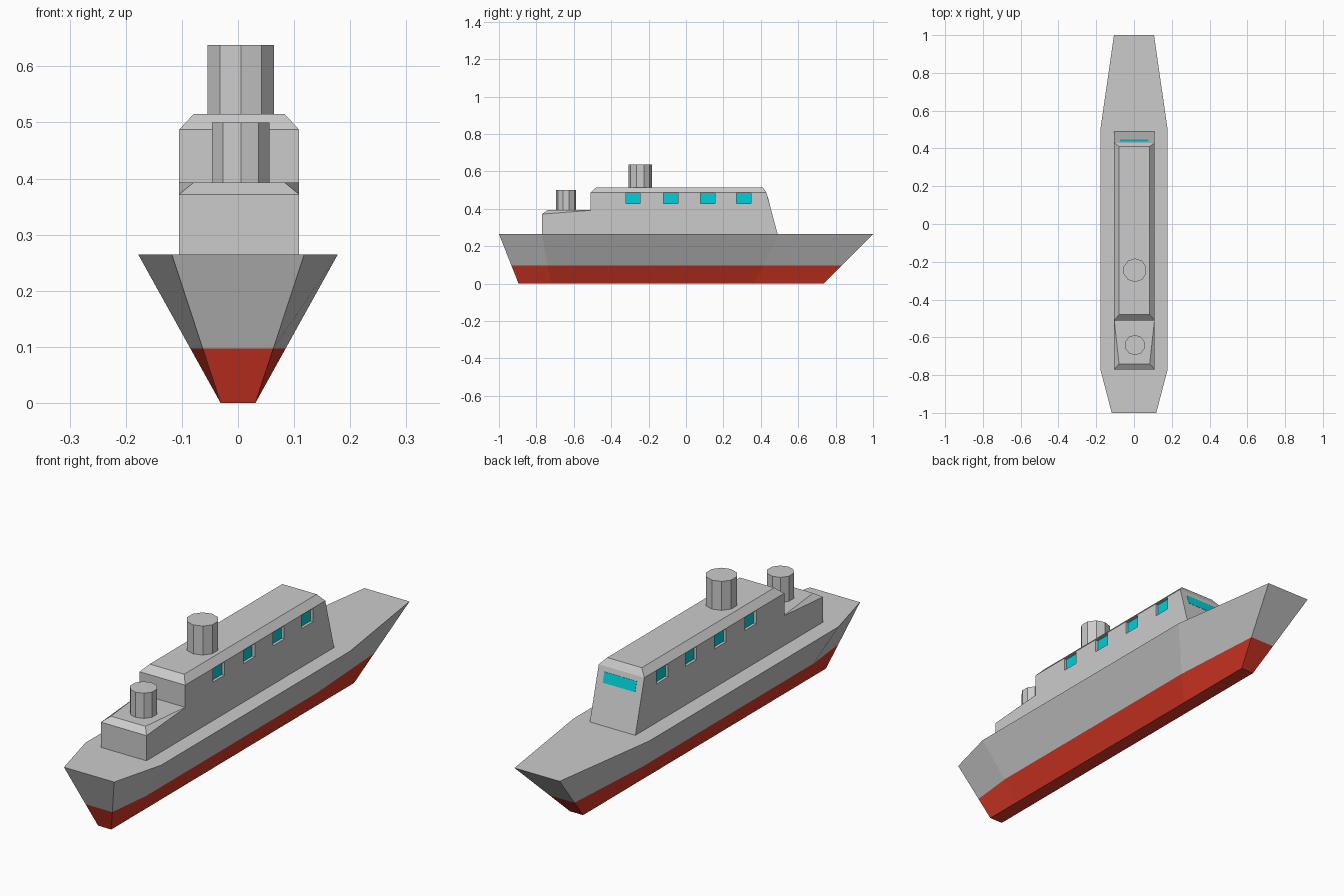
import bpy, bmesh

if "Cube" in bpy.data.objects:
    bpy.data.objects.remove(bpy.data.objects["Cube"])

CX = 0.002  # superstructure centre line


def make(name, bm, mat=None):
    bmesh.ops.recalc_face_normals(bm, faces=bm.faces)
    me = bpy.data.meshes.new(name)
    bm.to_mesh(me)
    bm.free()
    ob = bpy.data.objects.new(name, me)
    bpy.context.collection.objects.link(ob)
    if mat:
        me.materials.append(mat)
    return ob


def material(name, rgb):
    m = bpy.data.materials.new(name)
    m.diffuse_color = (*rgb, 1)
    m.use_nodes = True
    m.node_tree.nodes["Principled BSDF"].inputs["Base Color"].default_value = m.diffuse_color
    return m


def loft(name, rings, bottom=True, top=True, mat=None):
    bm = bmesh.new()
    vs = [[bm.verts.new(p) for p in r] for r in rings]
    n = len(rings[0])
    for a, b in zip(vs, vs[1:]):
        for i in range(n):
            j = (i + 1) % n
            bm.faces.new((a[i], a[j], b[j], b[i]))
    if bottom:
        bm.faces.new(vs[0][::-1])
    if top:
        bm.faces.new(vs[-1])
    return make(name, bm, mat)


def rect(hw, y0, y1, z):
    return [(CX - hw, y0, z), (CX + hw, y0, z), (CX + hw, y1, z), (CX - hw, y1, z)]


def boxes(name, spans, mat=None):
    bm = bmesh.new()
    for lo, hi in spans:
        vs = bmesh.ops.create_cube(bm, size=1)["verts"]
        for v in vs:
            v.co = [l + (c + 0.5) * (h - l) for c, l, h in zip(v.co, lo, hi)]
    return make(name, bm, mat)


red = material("hull_red", (0.70, 0.04, 0.02))
cyan = material("glass_cyan", (0.0, 0.62, 0.68))

# Hull: six-sided outline flaring from keel to deck, split at the waterline
KEEL = [(0.031, -0.895), (0.031, -0.72), (0.031, 0.36), (0.031, 0.735)]
DECK = [(0.118, -1.0), (0.178, -0.77), (0.178, 0.50), (0.106, 1.0)]


def hull_ring(t):
    side = [(a[0] + (b[0] - a[0]) * t, a[1] + (b[1] - a[1]) * t, 0.265 * t)
            for a, b in zip(KEEL, DECK)]
    return side + [(-x, y, z) for x, y, z in reversed(side)]


W = 0.097 / 0.265
loft("hull_lower", [hull_ring(0), hull_ring(W)], top=False, mat=red)
loft("hull_upper", [hull_ring(W), hull_ring(1)], bottom=False)

# Main cabin with raked front and chamfered roof
cabin = loft("main_cabin", [rect(0.107, -0.51, 0.49, 0.265),
                            rect(0.107, -0.51, 0.43, 0.487),
                            rect(0.081, -0.48, 0.41, 0.515)])

# Low aft cabin, its roof chamfer fading out towards the main cabin
shoulder = rect(0.107, -0.77, -0.51, 0.372)
shoulder[2:] = [(x, y, 0.392) for x, y, z in shoulder[2:]]
roof = rect(0.081, -0.74, -0.51, 0.393)
roof[2:] = [(CX + 0.1065, -0.51, 0.393), (CX - 0.1065, -0.51, 0.393)]
loft("aft_cabin", [rect(0.107, -0.77, -0.51, 0.265), shoulder, roof])

# Recessed side windows
holes, panes = [], []
for y in (-0.284, -0.081, 0.116, 0.309):
    for s in (-1, 1):
        def span(a, b, g):
            xs = sorted((CX + s * a, CX + s * b))
            return ((xs[0], y - 0.038 - g, 0.429 - g), (xs[1], y + 0.038 + g, 0.485 + g))
        holes.append(span(0.094, 0.13, 0))
        panes.append(span(0.092, 0.095, 0.0005))
cutter = boxes("window_cutter", holes)
cutter.hide_render = True
cutter.hide_viewport = False
cutter.display_type = 'WIRE'
cut = cabin.modifiers.new("windows", 'BOOLEAN')
cut.operation = 'DIFFERENCE'
cut.solver = 'EXACT'
cut.object = cutter
boxes("side_windows", panes, cyan)


# Front windscreen lying on the raked face
def rake(z, off):
    return 0.49 - 0.06 * (z - 0.265) / 0.222 + off


loft("windscreen", [rect(0.076, rake(z, -0.003), rake(z, 0.001), z)
                    for z in (0.424, 0.466)], mat=cyan)

# Ten-sided funnels
for name, y, r, z0, z1 in (("main_funnel", -0.245, 0.0625, 0.515, 0.638),
                           ("aft_funnel", -0.641, 0.054, 0.393, 0.50)):
    bm = bmesh.new()
    bmesh.ops.create_cone(bm, cap_ends=True, segments=10, radius1=r, radius2=r, depth=z1 - z0)
    bmesh.ops.translate(bm, vec=(0.005, y, (z0 + z1) / 2), verts=bm.verts)
    make(name, bm)
